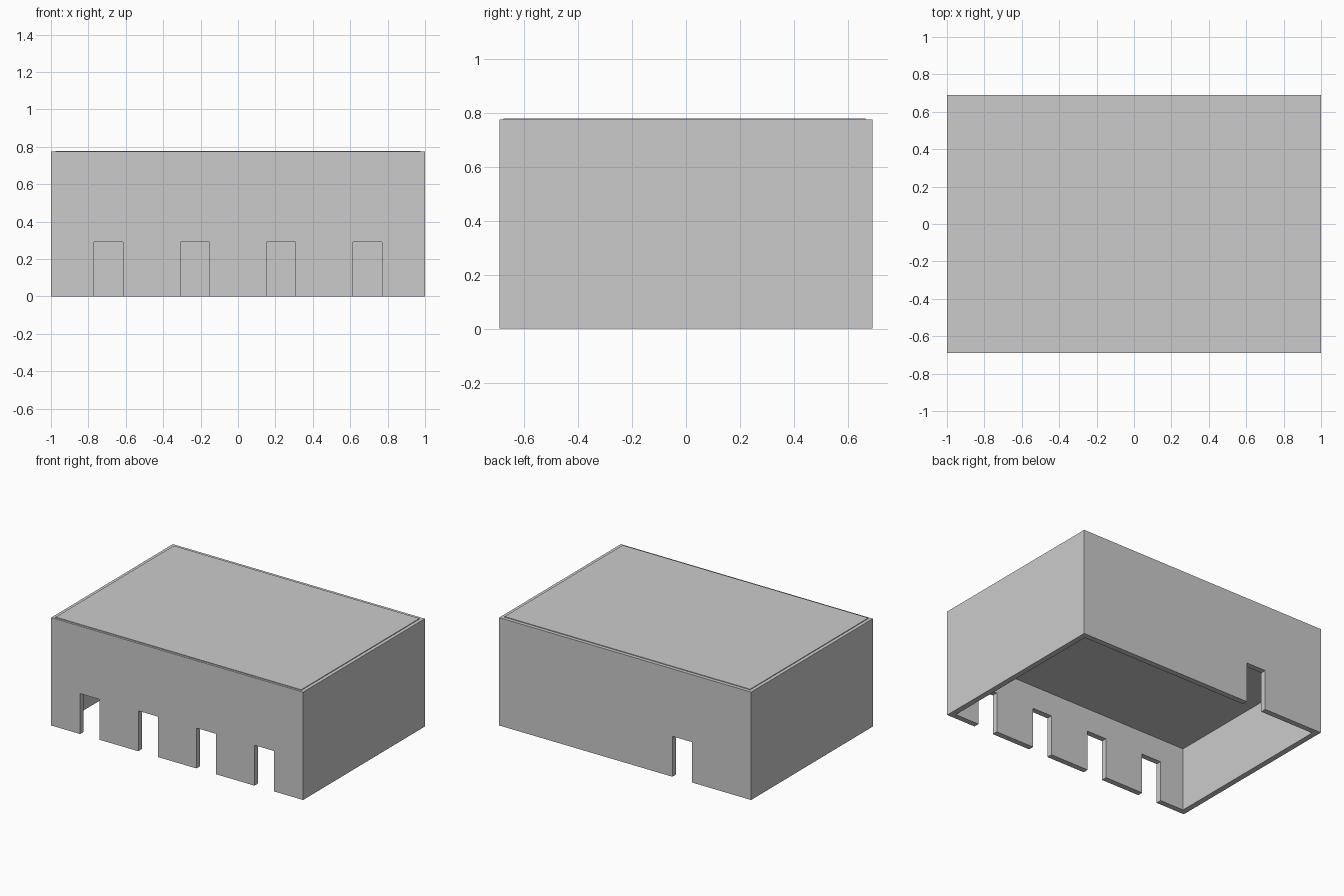
import bpy

if "Cube" in bpy.data.objects:
    bpy.data.objects.remove(bpy.data.objects["Cube"])

W, D, H = 1.0, 0.69, 0.774      # half width, half depth, wall height
T = 0.04                        # wall thickness
DOOR_H = 0.29


def box(name, x0, x1, y0, y1, z0, z1):
    bpy.ops.mesh.primitive_cube_add(
        size=1, location=((x0 + x1) / 2, (y0 + y1) / 2, (z0 + z1) / 2))
    ob = bpy.context.object
    ob.name = name
    ob.scale = (x1 - x0, y1 - y0, z1 - z0)
    bpy.ops.object.transform_apply(location=True, rotation=False, scale=True)
    return ob


def cut(target, cutter):
    mod = target.modifiers.new("cut", 'BOOLEAN')
    mod.operation = 'DIFFERENCE'
    mod.solver = 'EXACT'
    mod.object = cutter
    bpy.context.view_layer.objects.active = target
    bpy.ops.object.modifier_apply(modifier=mod.name)
    bpy.data.objects.remove(cutter, do_unlink=True)


# Four outer walls as one hollow shell
walls = box("walls", -W, W, -D, D, 0, H)
cut(walls, box("room_cutter", -W + T, W - T, -D + T, D - T, -0.1, H + 0.1))

# Four doorways along the front
for i in range(4):
    x = -0.77 + i * 0.4615
    cut(walls, box("door_cutter", x, x + 0.155, -D - 0.1, -D + 0.1, -0.1, DOOR_H))

# Single doorway at the back
cut(walls, box("door_cutter", -0.53, -0.375, D - 0.1, D + 0.1, -0.1, DOOR_H))

# Roof slab, slightly proud of the wall tops
box("roof", -0.975, 0.975, -0.675, 0.665, H - 0.04, H + 0.005)

# Low ceiling seen from underneath, let into the walls
e = T / 2
box("ceiling", -W + e, W - e, -D + e, D - e, 0.456, 0.50)
